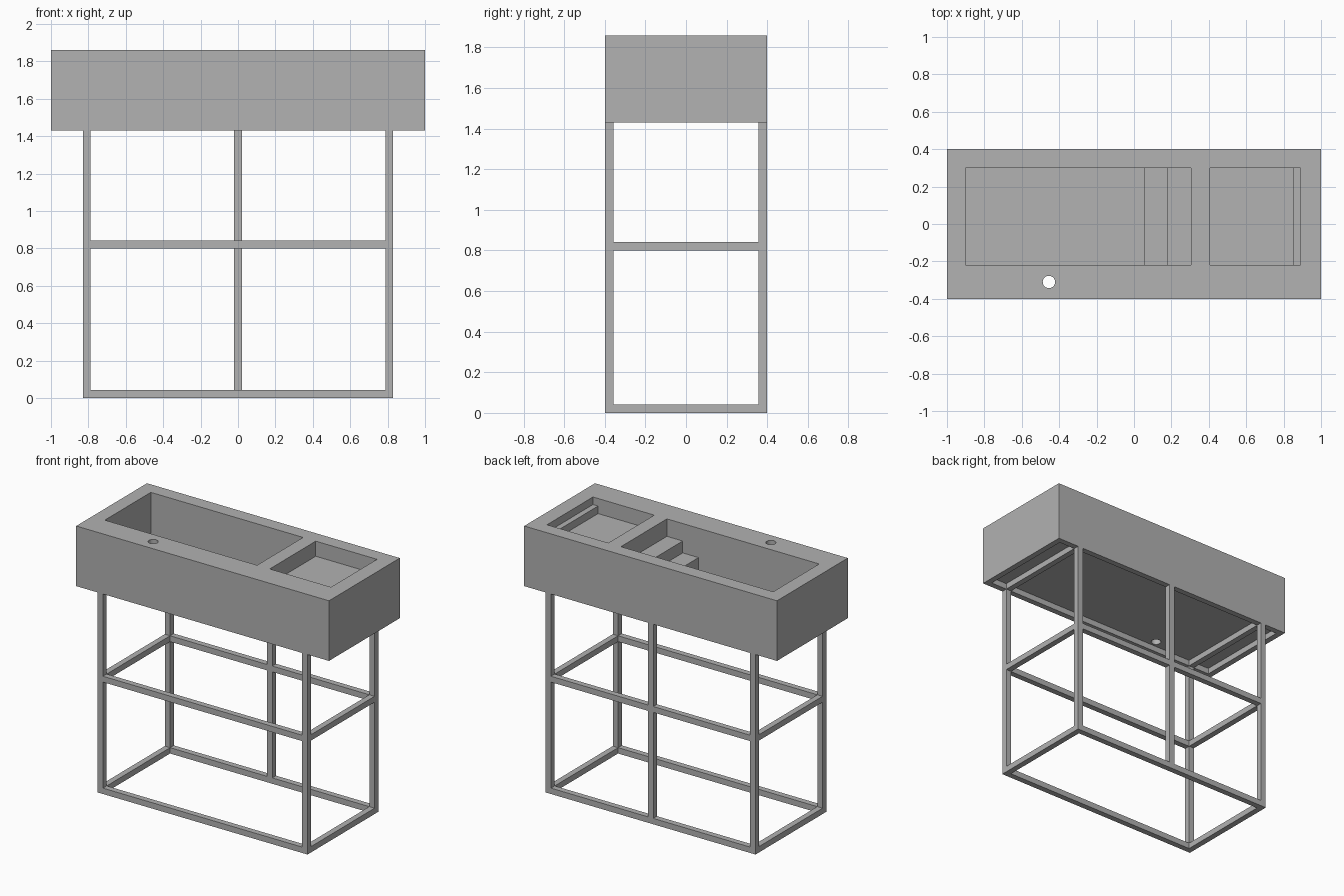
import bpy
import bmesh

cube = bpy.data.objects.get("Cube")
if cube:
    bpy.data.objects.remove(cube, do_unlink=True)

GREY = 0.445
grey = bpy.data.materials.new("plain grey")
grey.use_nodes = True
grey.diffuse_color = (GREY, GREY, GREY, 1)
grey.node_tree.nodes["Principled BSDF"].inputs["Base Color"].default_value = (GREY, GREY, GREY, 1)

# Overall sizes
TUBE = 0.042          # square tube width
HALF_X, HALF_Y = 1.0, 0.4
LEG_X = 0.83          # outer face of the legs
FRAME_Z = 1.43        # underside of the top frame
SLAB_Z = FRAME_Z + TUBE
TOP = 1.86


def finish(name, bm):
    bmesh.ops.recalc_face_normals(bm, faces=bm.faces)
    mesh = bpy.data.meshes.new(name)
    bm.to_mesh(mesh)
    bm.free()
    mesh.materials.append(grey)
    obj = bpy.data.objects.new(name, mesh)
    bpy.context.collection.objects.link(obj)
    return obj


def box(name, low, high):
    bm = bmesh.new()
    bmesh.ops.create_cube(bm, size=1)
    for v in bm.verts:
        v.co = [a if c < 0 else b for c, a, b in zip(v.co, low, high)]
    return finish(name, bm)


def trough(name, profile, y0, y1):
    """Extrude an x-z profile along y."""
    bm = bmesh.new()
    face = bm.faces.new([bm.verts.new((x, y0, z)) for x, z in profile])
    new = bmesh.ops.extrude_face_region(bm, geom=[face])["geom"]
    verts = [g for g in new if isinstance(g, bmesh.types.BMVert)]
    bmesh.ops.translate(bm, vec=(0, y1 - y0, 0), verts=verts)
    return finish(name, bm)


def cut(target, cutter):
    cutter.hide_render = True
    mod = target.modifiers.new("cut", "BOOLEAN")
    mod.operation = "DIFFERENCE"
    mod.solver = "EXACT"
    mod.object = cutter
    bpy.context.view_layer.objects.active = target
    bpy.ops.object.modifier_apply(modifier=mod.name)
    bpy.data.objects.remove(cutter, do_unlink=True)


# Basin block with a deep stepped basin, a shallow basin and a tap hole
basin = box("basin_block", (-HALF_X, -HALF_Y, SLAB_Z), (HALF_X, HALF_Y, TOP))
ABOVE = TOP + 0.1
deep, step_low, step_high = TOP - 0.33, TOP - 0.21, TOP - 0.125
cut(basin, trough("deep_cutter", [
    (-0.9, ABOVE), (-0.9, deep), (0.055, deep), (0.055, step_low), (0.18, step_low),
    (0.18, step_high), (0.305, step_high), (0.305, ABOVE)], -0.22, 0.3))
floor, ledge = TOP - 0.108, TOP - 0.054
cut(basin, trough("shallow_cutter", [
    (0.405, ABOVE), (0.405, floor), (0.85, floor), (0.85, ledge), (0.89, ledge),
    (0.89, ABOVE)], -0.22, 0.3))
bm = bmesh.new()
bmesh.ops.create_cone(bm, cap_ends=True, segments=32, radius1=0.033, radius2=0.033, depth=1)
bmesh.ops.translate(bm, vec=(-0.455, -0.31, TOP - 0.2), verts=bm.verts)
cut(basin, finish("tap_cutter", bm))

# Top frame, legs and the rails along x, front and back
inner_y = HALF_Y - TUBE
inner_x = LEG_X - TUBE
for row, y in (("front", -HALF_Y), ("back", inner_y)):
    box(row + "_top_rail", (-HALF_X, y, FRAME_Z), (HALF_X, y + TUBE, SLAB_Z))
    for level, z in (("lower", 0), ("middle", 0.8)):
        box(f"{row}_{level}_rail", (-inner_x, y, z), (inner_x, y + TUBE, z + TUBE))
    for side, x in (("right", -LEG_X), ("left", inner_x)):
        box(f"{row}_{side}_leg", (x, y, 0), (x + TUBE, y + TUBE, FRAME_Z))

# Rails along y at both ends
for side, x, end_x in (("right", -LEG_X, -HALF_X), ("left", inner_x, HALF_X - TUBE)):
    for level, z in (("lower", 0), ("middle", 0.8), ("upper", FRAME_Z)):
        box(f"{side}_{level}_crossbar", (x, -inner_y, z), (x + TUBE, inner_y, z + TUBE))
    box(f"{side}_end_rail", (end_x, -inner_y, FRAME_Z), (end_x + TUBE, inner_y, SLAB_Z))

# Centre post at the back, in two lengths around the middle rail
for name, z0, z1 in (("lower", TUBE, 0.8), ("upper", 0.8 + TUBE, FRAME_Z)):
    box(f"back_{name}_post", (-TUBE / 2, inner_y, z0), (TUBE / 2, HALF_Y, z1))
